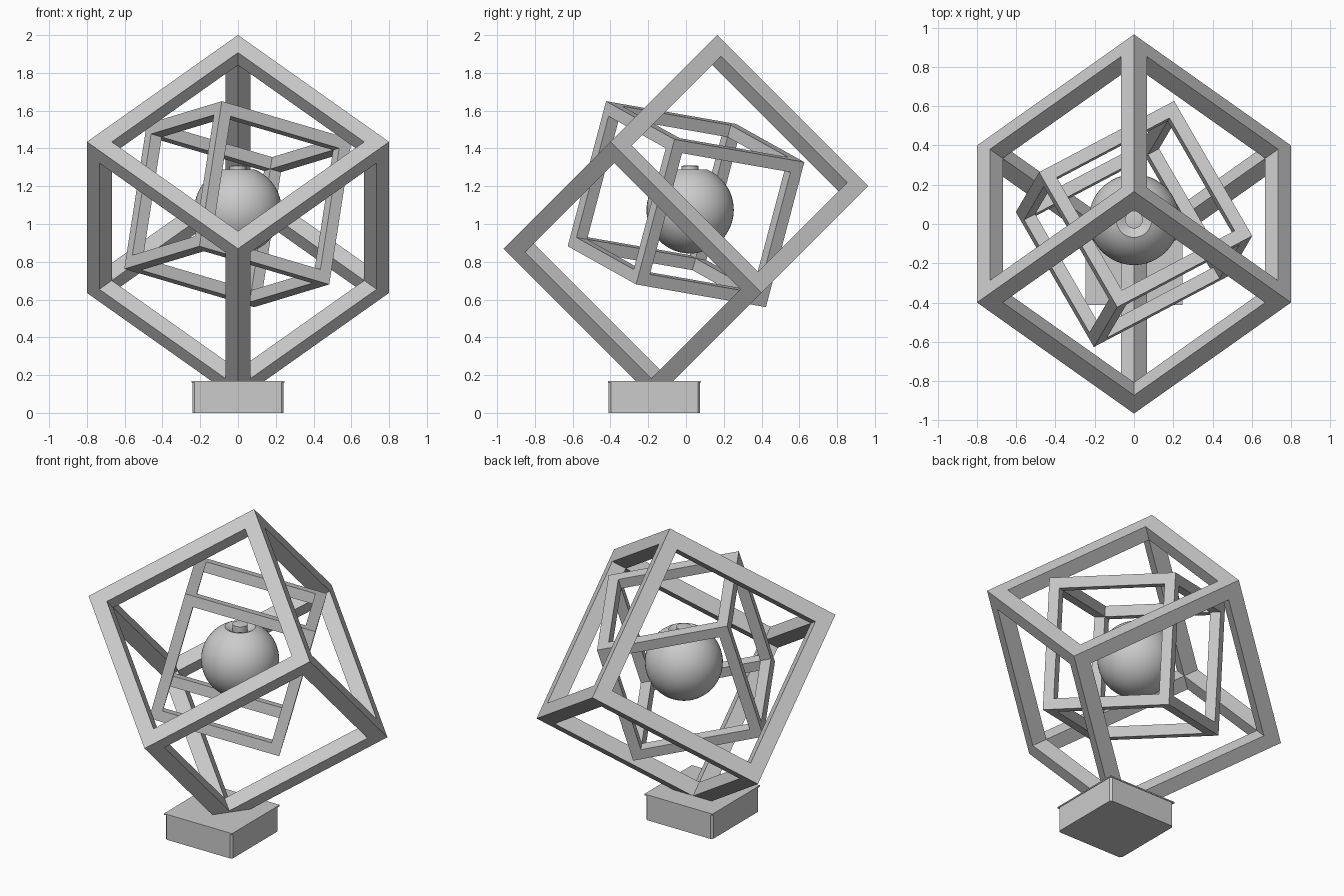
import bpy, bmesh
from math import radians, sin, cos, pi
from mathutils import Matrix, Vector, Euler

if "Cube" in bpy.data.objects:
    bpy.data.objects.remove(bpy.data.objects["Cube"])


def make_object(name, bm, matrix=Matrix()):
    bmesh.ops.remove_doubles(bm, verts=bm.verts, dist=1e-5)
    bmesh.ops.recalc_face_normals(bm, faces=bm.faces)
    mesh = bpy.data.meshes.new(name)
    bm.to_mesh(mesh)
    bm.free()
    obj = bpy.data.objects.new(name, mesh)
    bpy.context.collection.objects.link(obj)
    obj.matrix_world = matrix
    return obj


def cube_frame(name, side, bar, matrix):
    """Hollow cube of square bars: the edge cells of a 3x3x3 lattice, outer skin only."""
    h = side / 2
    cuts = [-h, -h + bar, h - bar, h]
    cells = {(i, j, k) for i in range(3) for j in range(3) for k in range(3)
             if (i, j, k).count(1) <= 1}
    bm = bmesh.new()
    for cell in cells:
        for axis in range(3):
            for step in (0, 1):
                other = list(cell)
                other[axis] += 2 * step - 1
                if tuple(other) in cells:
                    continue
                quad = []
                for a, b in ((0, 0), (1, 0), (1, 1), (0, 1)):
                    n = list(cell)
                    n[axis] += step
                    n[(axis + 1) % 3] += a
                    n[(axis + 2) % 3] += b
                    quad.append(bm.verts.new([cuts[v] for v in n]))
                bm.faces.new(quad)
    return make_object(name, bm, matrix)


def box(name, half, y, z0, z1, bevel=0.0):
    bm = bmesh.new()
    bmesh.ops.create_cube(bm, size=1)
    bmesh.ops.scale(bm, vec=(2 * half, 2 * half, z1 - z0), verts=bm.verts)
    if bevel:
        upright = [e for e in bm.edges
                   if abs(e.verts[0].co.z - e.verts[1].co.z) > 1e-4]
        bmesh.ops.bevel(bm, geom=upright, offset=bevel, segments=1, affect='EDGES')
    return make_object(name, bm, Matrix.Translation((0, y, (z0 + z1) / 2)))


# Outer cube standing on one corner
cube_frame("outer_frame", 1.131, 0.093,
           Matrix.Translation((0, 0, 1.035))
           @ Matrix.Rotation(radians(45), 4, 'X') @ Matrix.Rotation(radians(45), 4, 'Z'))

# Tilted inner cube
tilt = Euler((radians(-8.9), radians(14.6), radians(27.8)))
cube_frame("inner_frame", 0.803, 0.066,
           Matrix.Translation((0, 0, 1.105)) @ tilt.to_matrix().to_4x4())

# Base block with a thin top plate
box("base_block", 0.242, -0.167, 0.0, 0.162, bevel=0.012)
box("base_top_plate", 0.246, -0.167, 0.16, 0.168)

# Ball with a dimple and a short peg at the top, turned from one profile
R = 0.231
start = radians(23)
profile = [(R * sin(t), R * cos(t))
           for t in (pi + (start - pi) * i / 28 for i in range(29))]
profile += [(0.075, 0.208), (0.058, 0.195), (0.045, 0.19),
            (0.045, 0.232), (0.03, 0.235), (0, 0.235)]
bm = bmesh.new()
pts = [bm.verts.new((max(r, 0), 0, z)) for r, z in profile]
edges = [bm.edges.new(p) for p in zip(pts, pts[1:])]
bmesh.ops.spin(bm, geom=pts + edges, cent=(0, 0, 0), axis=(0, 0, 1),
               angle=2 * pi, steps=48)
ball = make_object("ball", bm, Matrix.Translation((0, 0.022, 1.075)))
bpy.context.view_layer.objects.active = ball
ball.select_set(True)
bpy.ops.object.shade_smooth_by_angle(angle=radians(35))
